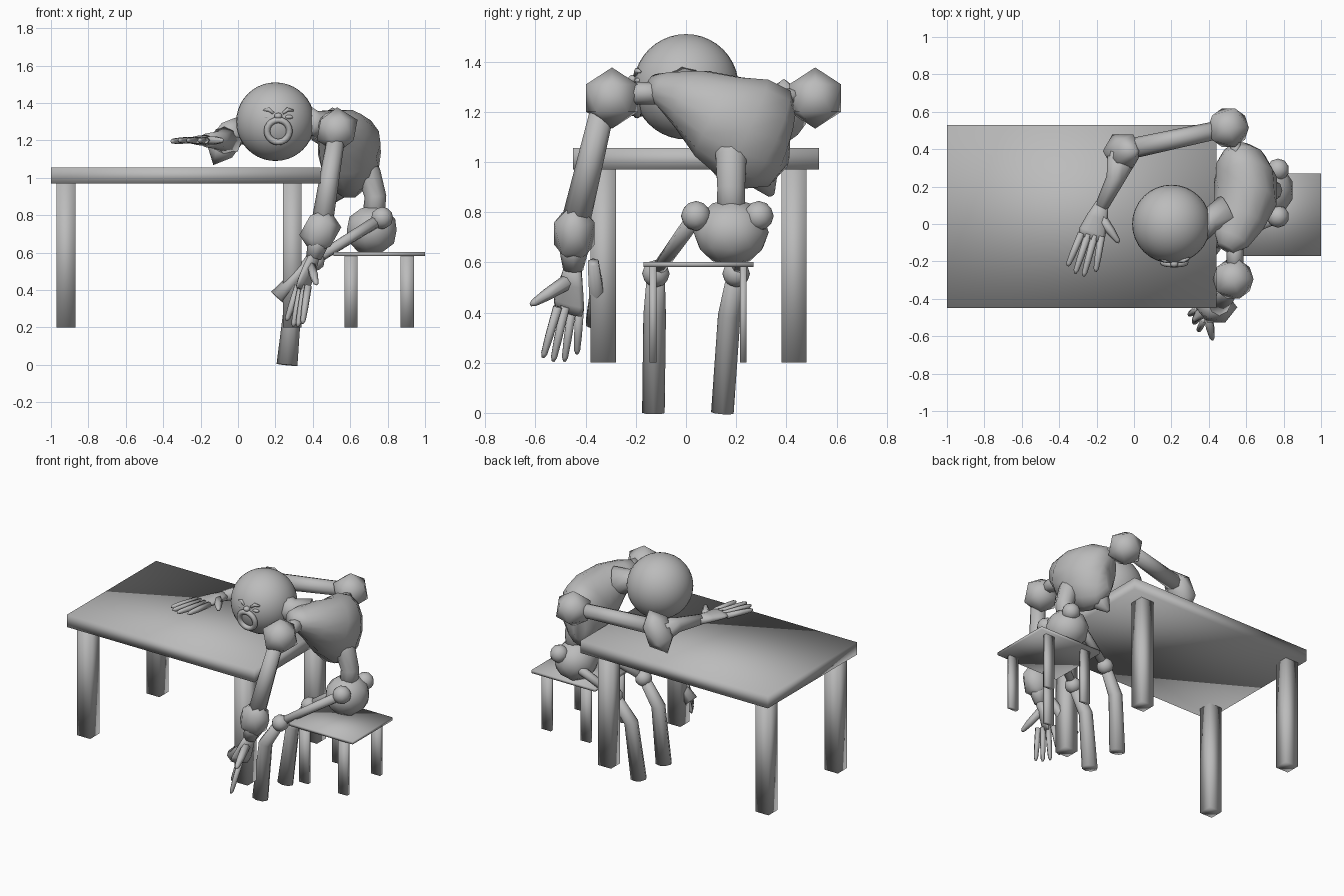
import bpy, bmesh, math
from mathutils import Vector

if "Cube" in bpy.data.objects:
    bpy.data.objects.remove(bpy.data.objects["Cube"])

grey = bpy.data.materials.new("plain_grey")
grey.use_nodes = True
grey.diffuse_color = (0.5, 0.5, 0.5, 1)
grey.node_tree.nodes["Principled BSDF"].inputs["Base Color"].default_value = (0.5, 0.5, 0.5, 1)


def finish(name, bm):
    """Turn a bmesh into a smooth shaded grey object."""
    bmesh.ops.recalc_face_normals(bm, faces=bm.faces)
    me = bpy.data.meshes.new(name)
    bm.to_mesh(me)
    bm.free()
    me.materials.append(grey)
    me.shade_smooth()
    ob = bpy.data.objects.new(name, me)
    bpy.context.collection.objects.link(ob)
    return ob


def box(name, lo, hi):
    bm = bmesh.new()
    bmesh.ops.create_cube(bm, size=1)
    for v in bm.verts:
        v.co = [lo[i] if v.co[i] < 0 else hi[i] for i in range(3)]
    return finish(name, bm)


def ball(name, centre, size, detail=1, tilt=0):
    bm = bmesh.new()
    bmesh.ops.create_icosphere(bm, subdivisions=detail, radius=1)
    ob = finish(name, bm)
    ob.location = centre
    ob.scale = size if isinstance(size, tuple) else (size,) * 3
    ob.rotation_euler.y = tilt
    return ob


def tube(name, rings, sides=8, ref=(0, 0, 1)):
    """Loft rings of (x, y, z, width[, thickness]); thickness runs along ref."""
    bm = bmesh.new()
    pts = [Vector(r[:3]) for r in rings]
    loops = []
    for i, r in enumerate(rings):
        t = (pts[min(i + 1, len(pts) - 1)] - pts[max(i - 1, 0)]).normalized()
        u = t.cross(Vector(ref)).normalized()
        v = u.cross(t)
        loop = []
        for k in range(sides):
            a = math.tau * k / sides
            loop.append(bm.verts.new(pts[i] + u * r[3] * math.cos(a) + v * r[-1] * math.sin(a)))
        loops.append(loop)
    for a, b in zip(loops, loops[1:]):
        for k in range(sides):
            j = (k + 1) % sides
            bm.faces.new((a[k], a[j], b[j], b[k]))
    bm.faces.new(loops[0])
    bm.faces.new(loops[-1])
    return finish(name, bm)


def hand(side, wrist, knuckles, tips, thumb, normal):
    """Flat palm, four fingers spread between two knuckle ends, and a thumb."""
    w, ka, kb = Vector(wrist), Vector(knuckles[0]), Vector(knuckles[1])
    mid, half = (ka + kb) / 2, (ka - kb).length / 2
    tube(side + "_palm", [(*w, 0.035, 0.03), (*w.lerp(mid, 0.4), half * 0.95, 0.027),
                          (*w.lerp(mid, 0.8), half * 1.2, 0.02), (*mid, half * 1.1, 0.014)], 10, normal)
    for i, tip in enumerate(tips):
        base = ka.lerp(kb, i / 3).lerp(w, 0.12)
        end = Vector(tip)
        tube(f"{side}_finger_{i + 1}", [(*base, 0.02), (*base.lerp(end, 0.6), 0.018),
                                        (*base.lerp(end, 0.92), 0.014), (*end, 0.006)], 6, normal)
    root, end = w.lerp(mid, 0.3), Vector(thumb)
    tube(side + "_thumb", [(*root, 0.032, 0.025), (*root.lerp(end, 0.6), 0.024),
                           (*root.lerp(end, 0.92), 0.015), (*end, 0.006)], 6, normal)


# Table
box("table_top", (-1, -0.45, 0.97), (0.44, 0.53, 1.055))
for x in (-0.97, 0.24):
    for y in (-0.38, 0.38):
        box("table_leg", (x, y, 0.2), (x + 0.1, y + 0.1, 0.97))

# Stool
box("stool_seat", (0.51, -0.17, 0.582), (1, 0.27, 0.602))
for x in (0.57, 0.87):
    for y in (-0.145, 0.215):
        box("stool_leg", (x, y, 0.2), (x + 0.07, y + 0.027, 0.582))

# Head with an open mouth, small nose and frowning brows
bm = bmesh.new()
bmesh.ops.create_uvsphere(bm, u_segments=32, v_segments=20, radius=0.21)
head = finish("head", bm)
head.location = (0.2, 0, 1.3)
bpy.ops.mesh.primitive_torus_add(major_radius=0.06, minor_radius=0.017, major_segments=20,
                                 minor_segments=8, location=(0.215, -0.205, 1.25),
                                 rotation=(math.radians(100), 0, 0))
lips = bpy.context.object
lips.name = "lips"
lips.data.materials.append(grey)
lips.data.shade_smooth()
ball("nose", (0.215, -0.212, 1.33), (0.022, 0.02, 0.018), 2)
for s in (-1, 1):
    tube("brow", [(0.215 + s * 0.025, -0.202, 1.345, 0.008), (0.215 + s * 0.05, -0.195, 1.365, 0.012),
                  (0.215 + s * 0.08, -0.183, 1.36, 0.006)], 6)
    ball("cheek", (0.215 + s * 0.055, -0.19, 1.325), (0.025, 0.015, 0.012), 2)

# Hunched torso, neck, spine and pelvis
tube("torso", [(0.49, -0.13, 1.315, 0.05, 0.04), (0.52, -0.08, 1.29, 0.1, 0.075),
               (0.56, 0.02, 1.25, 0.14, 0.13), (0.595, 0.13, 1.18, 0.17, 0.185),
               (0.595, 0.23, 1.13, 0.17, 0.225), (0.57, 0.32, 1.09, 0.14, 0.22),
               (0.55, 0.375, 1.06, 0.09, 0.17), (0.54, 0.4, 1.06, 0.04, 0.08)], 14)
tube("neck", [(0.36, 0, 1.3, 0.09), (0.41, 0.02, 1.29, 0.07), (0.5, 0.06, 1.27, 0.1)], 10)
tube("belly", [(0.62, 0.22, 1.1, 0.12), (0.53, 0.31, 0.93, 0.06), (0.5, 0.34, 0.87, 0.015)], 8, (0, 1, 0))
tube("spine", [(0.72, 0.18, 0.76, 0.06), (0.735, 0.18, 0.9, 0.058), (0.7, 0.18, 1.02, 0.065),
               (0.64, 0.18, 1.12, 0.07)], 10, (0, 1, 0))
ball("pelvis", (0.715, 0.18, 0.72), (0.14, 0.15, 0.135), 2)

# Legs: hip, knee and foot y positions for each side
for side, hip, knee, foot in (("right", 0.04, -0.12, -0.13), ("left", 0.29, 0.2, 0.145)):
    ball(side + "_hip", (0.77, hip, 0.785), 0.06, 2)
    tube(side + "_thigh", [(0.77, hip, 0.785, 0.033), (0.41, knee, 0.56, 0.027)], 8)
    ball(side + "_knee", (0.41, knee, 0.555), 0.055, 2)
    tube(side + "_shin", [(0.41, knee, 0.56, 0.035), (0.3, (knee + foot) / 2, 0.39, 0.045),
                          (0.262, foot, 0, 0.056, 0.045)], 8, (0, 1, 0))

# Right arm hanging down
tube("right_collar", [(0.54, -0.07, 1.275, 0.045), (0.54, -0.25, 1.275, 0.045)])
ball("right_shoulder", (0.53, -0.295, 1.255), 0.122)
tube("right_upper_arm", [(0.525, -0.33, 1.22, 0.048), (0.45, -0.44, 0.76, 0.058)], 8, (0, 1, 0))
ball("right_elbow", (0.44, -0.445, 0.715), (0.11, 0.095, 0.13), 1, 0.35)
tube("right_forearm", [(0.44, -0.445, 0.7, 0.07), (0.405, -0.45, 0.57, 0.04)], 8, (0, 1, 0))
hand("right", (0.41, -0.45, 0.59), ((0.37, -0.52, 0.4), (0.31, -0.42, 0.4)),
     ((0.345, -0.57, 0.22), (0.32, -0.53, 0.205), (0.295, -0.485, 0.205), (0.26, -0.435, 0.235)),
     (0.42, -0.62, 0.43), (0.8, -0.5, -0.25))
tube("right_cuff", [(0.42, -0.37, 0.6, 0.025), (0.3, -0.355, 0.46, 0.035), (0.21, -0.36, 0.36, 0.045)],
     6, (0, 1, 0))

# Left arm resting over the table
tube("left_collar", [(0.55, 0.33, 1.265, 0.028), (0.54, 0.45, 1.265, 0.028)])
ball("left_shoulder", (0.505, 0.515, 1.255), 0.122)
tube("left_upper_arm", [(0.48, 0.51, 1.26, 0.048), (-0.03, 0.4, 1.23, 0.055)])
ball("left_elbow", (-0.06, 0.39, 1.2), (0.095, 0.105, 0.15), 1, 0.5)
tube("left_forearm", [(-0.06, 0.37, 1.2, 0.085), (-0.1, 0.24, 1.2, 0.05), (-0.175, 0.09, 1.2, 0.036)])
hand("left", (-0.17, 0.11, 1.2), ((-0.295, -0.07, 1.2), (-0.175, -0.09, 1.2)),
     ((-0.355, -0.225, 1.195), (-0.315, -0.265, 1.2), (-0.27, -0.28, 1.2), (-0.205, -0.255, 1.2)),
     (-0.08, -0.1, 1.2), (0, 0, 1))
